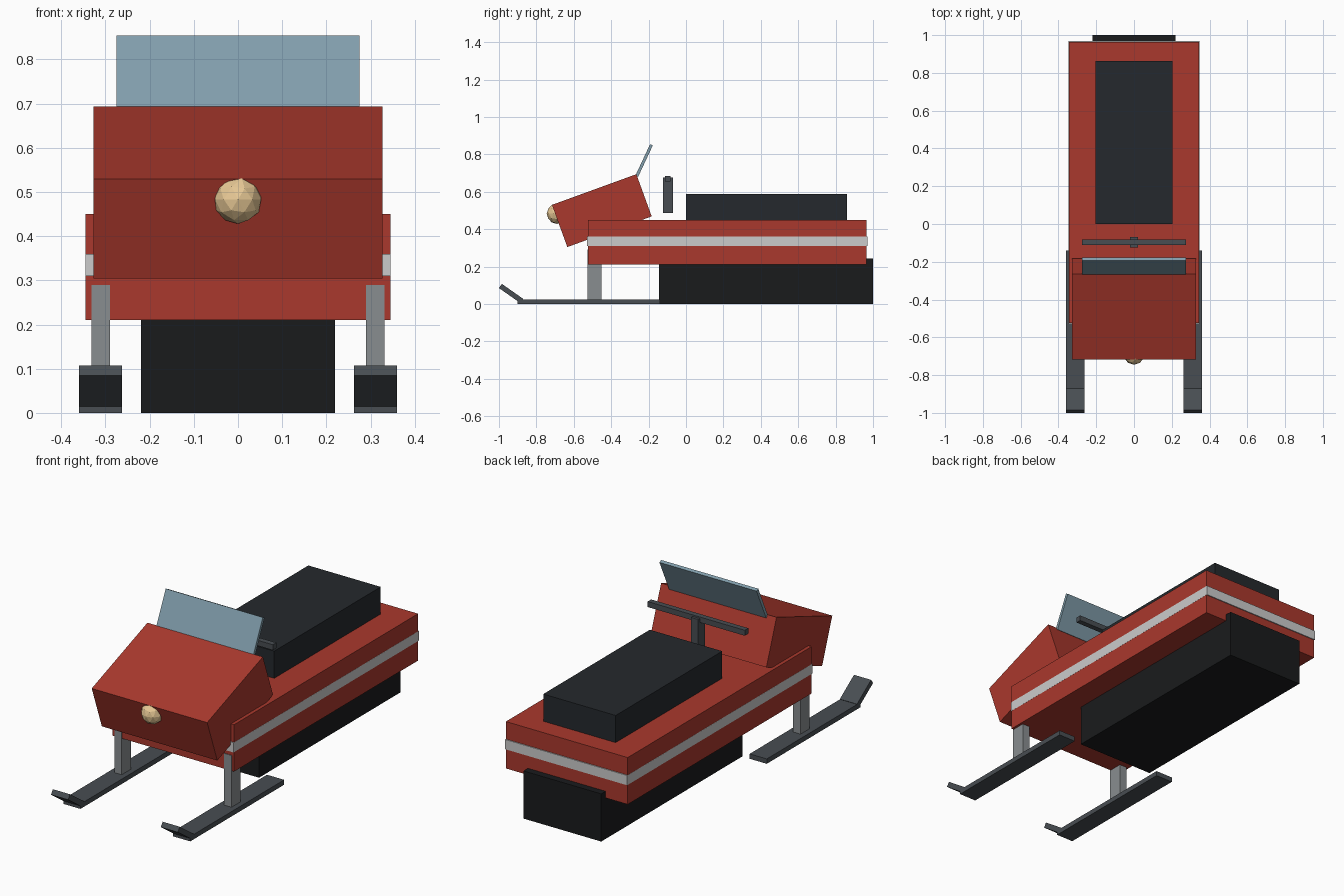
import bpy
from math import radians

if "Cube" in bpy.data.objects:
    bpy.data.objects.remove(bpy.data.objects["Cube"])


def material(name, r, g, b):
    m = bpy.data.materials.new(name)
    m.diffuse_color = (r, g, b, 1)
    m.use_nodes = True
    m.node_tree.nodes["Principled BSDF"].inputs["Base Color"].default_value = m.diffuse_color
    return m


red = material("red_paint", 0.40, 0.040, 0.026)
black = material("black_rubber", 0.010, 0.011, 0.012)
vinyl = material("dark_vinyl", 0.018, 0.022, 0.026)
steel = material("dark_steel", 0.065, 0.075, 0.085)
alloy = material("grey_alloy", 0.25, 0.27, 0.28)
white = material("white_stripe", 0.70, 0.70, 0.70)
glass = material("tinted_glass", 0.22, 0.34, 0.41)
lamp = material("warm_lamp", 0.80, 0.58, 0.30)


def box(name, center, size, mat, tilt=0):
    """Box with given centre and size, tilted about x in degrees."""
    bpy.ops.mesh.primitive_cube_add(size=1)
    o = bpy.context.object
    o.name = name
    for v in o.data.vertices:
        v.co = [c * s for c, s in zip(v.co, size)]
    o.location = center
    o.rotation_euler.x = radians(tilt)
    o.data.materials.append(mat)
    return o


# Track, body and seat
box("track", (0, 0.428, 0.122), (0.44, 1.144, 0.244), black)
box("body", (0, 0.22, 0.33), (0.69, 1.489, 0.24), red)
box("stripe", (0, 0.22, 0.335), (0.691, 1.499, 0.05), white)
box("seat", (0, 0.431, 0.519), (0.41, 0.862, 0.14), vinyl)

# Tilted hood, windshield and headlight
box("hood", (0, -0.45, 0.499), (0.654, 0.48, 0.24), red, 20)
box("windshield", (0, -0.224, 0.767), (0.55, 0.016, 0.185), glass, -25)
bpy.ops.mesh.primitive_ico_sphere_add(subdivisions=2, radius=0.055,
                                      location=(0, -0.69, 0.483))
headlight = bpy.context.object
headlight.name = "headlight"
headlight.data.materials.append(lamp)

# Steering
box("steering_post", (0, -0.097, 0.581), (0.04, 0.054, 0.188), steel)
box("handlebar", (0, -0.097, 0.669), (0.55, 0.028, 0.028), steel)

# Skis with upturned tips and their struts
for side, sx in (("left", 1), ("right", -1)):
    x = 0.311 * sx
    box(side + "_ski", (x, -0.52, 0.0125), (0.097, 0.76, 0.025), steel)
    box(side + "_ski_tip", (x, -0.935, 0.056), (0.097, 0.14, 0.027), steel, -35)
    box(side + "_strut", (x, -0.49, 0.155), (0.042, 0.074, 0.27), alloy)
